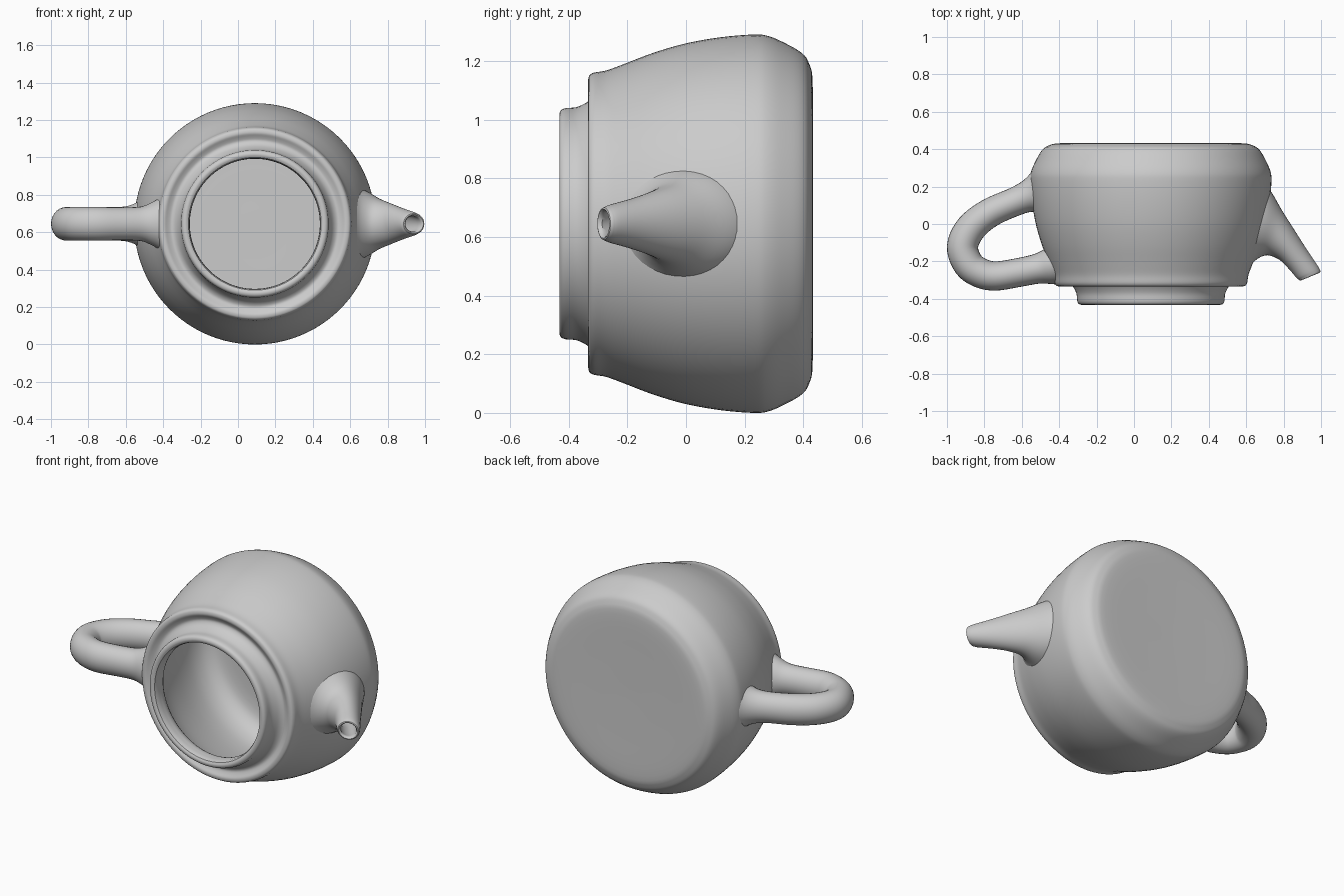
import bpy, bmesh
from math import sin, cos, pi
from mathutils import Vector

if "Cube" in bpy.data.objects:
    bpy.data.objects.remove(bpy.data.objects["Cube"])

CX, CZ = 0.09, 0.645   # body axis, running along y


def smooth_path(pts, steps):
    """Catmull-Rom through tuples of any length."""
    p = [Vector(q) for q in pts]
    p = [2 * p[0] - p[1]] + p + [2 * p[-1] - p[-2]]
    out = []
    for i in range(1, len(p) - 2):
        a, b, c, d = p[i - 1:i + 3]
        for k in range(steps):
            t = k / steps
            out.append(0.5 * (2 * b + (c - a) * t + (2 * a - 5 * b + 4 * c - d) * t * t
                              + (3 * b - a - 3 * c + d) * t ** 3))
    return out + [p[-2]]


def loft(name, rings):
    """Skin a list of equal-sized rings and cap both ends."""
    bm = bmesh.new()
    loops = [[bm.verts.new(v) for v in r] for r in rings]
    n = len(loops[0])
    for a, b in zip(loops, loops[1:]):
        for i in range(n):
            j = (i + 1) % n
            bm.faces.new((a[i], a[j], b[j], b[i]))
    bm.faces.new(loops[0][::-1])
    bm.faces.new(loops[-1])
    bmesh.ops.recalc_face_normals(bm, faces=bm.faces)
    me = bpy.data.meshes.new(name)
    bm.to_mesh(me)
    bm.free()
    ob = bpy.data.objects.new(name, me)
    bpy.context.collection.objects.link(ob)
    bpy.context.view_layer.objects.active = ob
    ob.select_set(True)
    bpy.ops.object.shade_smooth_by_angle(angle=0.7)
    ob.select_set(False)
    return ob


def ellipse(c, u, hu, hz, n=40):
    """Ring around c: half size hu along u, hz along z."""
    return [c + u * hu * cos(2 * pi * i / n) + Vector((0, 0, hz * sin(2 * pi * i / n)))
            for i in range(n)]


# Body: outer wall, ledge with groove, neck, rim and hollow inside (radius, y)
base = smooth_path([(0.03, 0.428), (0.25, 0.43), (0.48, 0.432), (0.545, 0.42), (0.582, 0.395),
                    (0.617, 0.335), (0.64, 0.28), (0.645, 0.23), (0.636, 0.12), (0.615, 0.0),
                    (0.583, -0.11), (0.545, -0.21), (0.523, -0.27), (0.516, -0.31)], 4)
rim = smooth_path([(0.514, -0.318), (0.505, -0.33), (0.485, -0.333), (0.465, -0.322),
                   (0.445, -0.315), (0.425, -0.325), (0.41, -0.345), (0.397, -0.375),
                   (0.394, -0.41), (0.386, -0.427), (0.37, -0.432), (0.355, -0.426)], 3)
inside = smooth_path([(0.349, -0.41), (0.352, -0.35), (0.40, -0.29), (0.46, -0.24), (0.51, -0.14),
                      (0.55, 0.0), (0.575, 0.14), (0.575, 0.25), (0.54, 0.33), (0.46, 0.368),
                      (0.25, 0.372), (0.03, 0.372)], 4)
X = Vector((1, 0, 0))
loft("body", [ellipse(Vector((CX, y, CZ)), X, r, r, 96) for r, y in base + rim + inside])

# Handle: path in the xy plane (x, y, in-plane radius, z radius), flared at the body
path = smooth_path([(-0.51, 0.165, 0.125, 0.135), (-0.56, 0.15, 0.09, 0.105),
                    (-0.63, 0.122, 0.077, 0.09), (-0.77, 0.06, 0.078, 0.09),
                    (-0.87, -0.02, 0.082, 0.09), (-0.917, -0.12, 0.083, 0.09),
                    (-0.885, -0.215, 0.082, 0.09), (-0.82, -0.262, 0.08, 0.09),
                    (-0.74, -0.278, 0.078, 0.09), (-0.62, -0.26, 0.077, 0.088),
                    (-0.52, -0.24, 0.08, 0.092), (-0.46, -0.228, 0.095, 0.115),
                    (-0.415, -0.22, 0.105, 0.14)], 5)
rings = []
for i, q in enumerate(path):
    a, b = path[max(i - 1, 0)], path[min(i + 1, len(path) - 1)]
    t = Vector((b[0] - a[0], b[1] - a[1], 0)).normalized()
    rings.append(ellipse(Vector((q[0], q[1], CZ)), Vector((-t.y, t.x, 0)), q[2], q[3], 28))
loft("handle", rings)

# Spout: sections by upper edge (x, y), lower edge (x, y) and z half width
sections = smooth_path([(0.68, 0.24, 0.61, -0.24, 0.195), (0.735, 0.17, 0.655, -0.19, 0.17),
                        (0.79, 0.075, 0.712, -0.167, 0.136), (0.85, -0.02, 0.775, -0.19, 0.11),
                        (0.92, -0.13, 0.825, -0.237, 0.085), (0.98, -0.22, 0.867, -0.286, 0.066),
                        (0.996, -0.25, 0.88, -0.297, 0.058)], 5)


def spout_ring(s, scale=1.0, push=0.0):
    up, lo = Vector((s[0], s[1], 0)), Vector((s[2], s[3], 0))
    d = up - lo
    u = d.normalized()
    c = (up + lo) / 2 + Vector((0, 0, CZ)) + Vector((u.y, -u.x, 0)) * push
    return ellipse(c, u, d.length / 2 * scale, s[4] * scale)


tip = sections[-1]
rings = [spout_ring(s) for s in sections]
rings += [spout_ring(tip, 0.95, 0.007), spout_ring(tip, 0.86, 0.009), spout_ring(tip, 0.77, 0.004)]
# Bore running back down the spout
rings += [spout_ring(s, 0.68) for s in sections[-3:-22:-3]]
loft("spout", rings)
